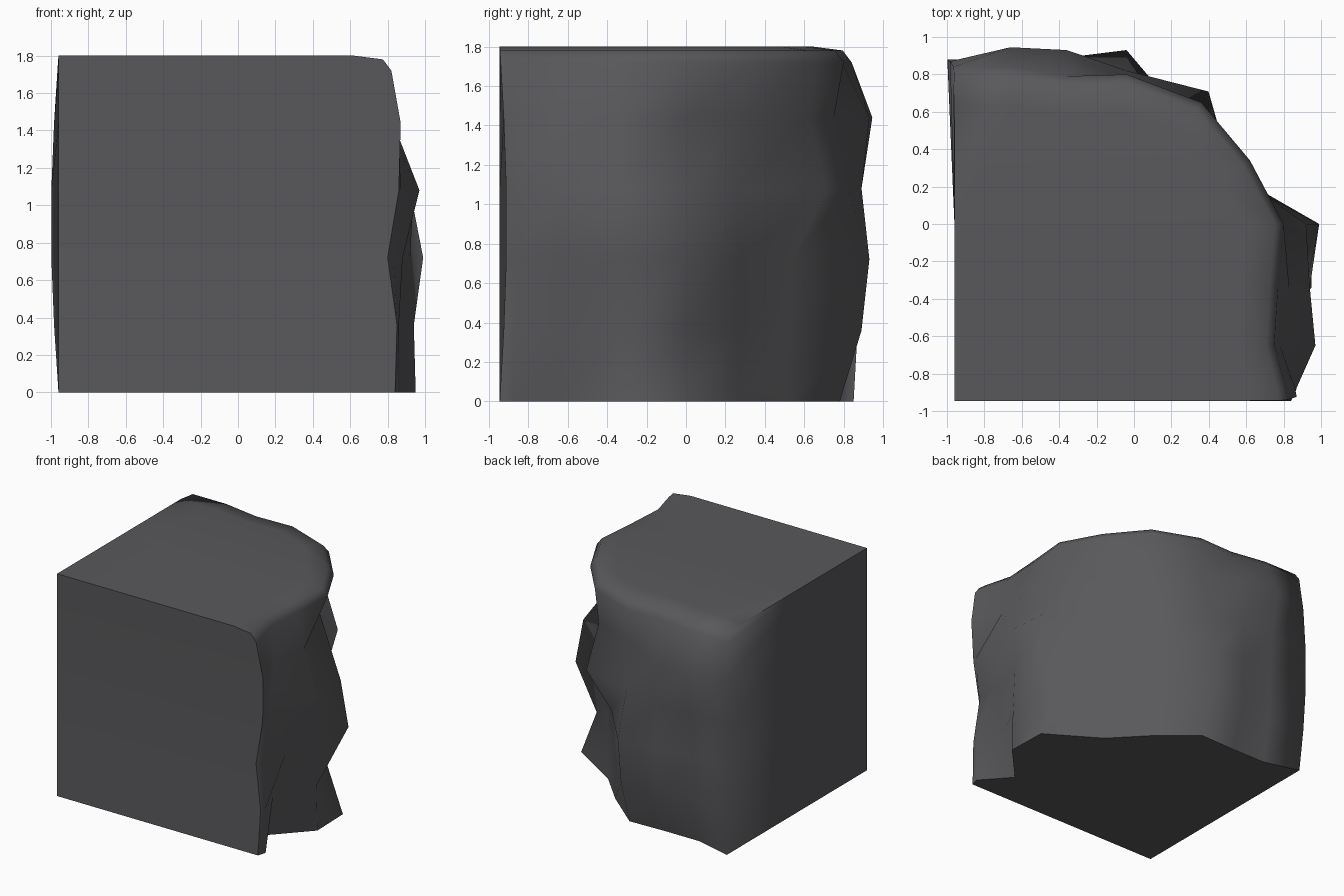
import bpy, bmesh, math

if "Cube" in bpy.data.objects:
    bpy.data.objects.remove(bpy.data.objects["Cube"])

LEVELS = [0, 0.36, 0.72, 1.08, 1.44, 1.72]

# Rock wall columns, front right round to back left:
# base x, base y, outward direction, offset at each level
COLUMNS = [
    (0.84, -0.945, 1, 0, [0, 0.01, -0.04, 0.02, 0.03, -0.02]),
    (0.85, -0.875, 1, 0, [0.01, 0.01, -0.02, 0.02, 0.01, -0.04]),
    (0.75, -0.65, 1, 0, [-0.09, 0.02, 0.13, 0.22, 0.03, 0]),
    (0.77, -0.34, 1, 0, [0.18, 0.17, 0.15, 0.17, 0.06, 0]),
    (0.80, 0.0, 1, 0, [0.14, 0.0, 0.19, 0.12, -0.14, 0]),
    (0.62, 0.34, 0.8, 0.6, [-0.13, -0.13, -0.12, -0.14, -0.11, 0]),
    (0.36, 0.65, 0.55, 0.83, [-0.16, -0.16, -0.13, 0.07, -0.03, 0]),
    (-0.04, 0.80, 0, 1, [-0.02, 0.09, 0.13, 0.02, -0.05, 0]),
    (-0.36, 0.79, 0, 1, [-0.02, 0.09, 0.10, 0.10, 0.14, 0]),
    (-0.66, 0.80, 0, 1, [-0.03, 0.05, 0.05, 0.08, 0.145, 0.04]),
    (-0.96, 0.85, 0, 1, [0, 0.02, 0.03, 0.03, 0.02, -0.01]),
]
N = len(COLUMNS)

bm = bmesh.new()


def ring(level, z, inset=0.0):
    """Outline of the block at one height, counter-clockwise."""
    bulge = math.sin(math.pi * min(z / 1.8, 1))
    pts = []
    for i, (x, y, dx, dy, off) in enumerate(COLUMNS):
        d = off[level] - inset
        px, py = x + dx * d, y + dy * d
        if i == 0:
            py += 0.035 * bulge
        if i == N - 1:
            px -= 0.04 * bulge
        pts.append((px, py))
    pts += [(-0.96, 0.0), (-0.96, -0.945)]
    return [bm.verts.new((px, py, z)) for px, py in pts]


# Wall rings, then the rounded top rim
rings = [ring(i, z) for i, z in enumerate(LEVELS)]
rings += [ring(5, 1.78, 0.045), ring(5, 1.8, 0.2)]
M = len(rings[0])
for a, b in zip(rings, rings[1:]):
    for i in range(M):
        j = (i + 1) % M
        bm.faces.new((a[i], a[j], b[j], b[i]))
top = bm.faces.new(rings[-1])
bottom = bm.faces.new(list(reversed(rings[0])))

# Smooth rock, sharp cut edges at the bottom, left and front
for f in bm.faces:
    f.smooth = True
for e in bottom.edges:
    e.smooth = False
for e in top.edges:
    mid = (e.verts[0].co + e.verts[1].co) / 2
    if mid.x < -0.9 or mid.y < -0.92:
        e.smooth = False
seams = [{r[-1] for r in rings}, {r[0] for r in rings}]
for e in bm.edges:
    if any(e.verts[0] in s and e.verts[1] in s for s in seams):
        e.smooth = False
bmesh.ops.triangulate(bm, faces=[top, bottom])
bmesh.ops.recalc_face_normals(bm, faces=bm.faces)

mesh = bpy.data.meshes.new("cliff_corner")
bm.to_mesh(mesh)
bm.free()
rock = bpy.data.objects.new("cliff_corner", mesh)
bpy.context.collection.objects.link(rock)

mat = bpy.data.materials.new("dark grey rock")
mat.diffuse_color = (0.1, 0.1, 0.107, 1)
mat.use_nodes = True
mat.node_tree.nodes["Principled BSDF"].inputs["Base Color"].default_value = mat.diffuse_color
mesh.materials.append(mat)
